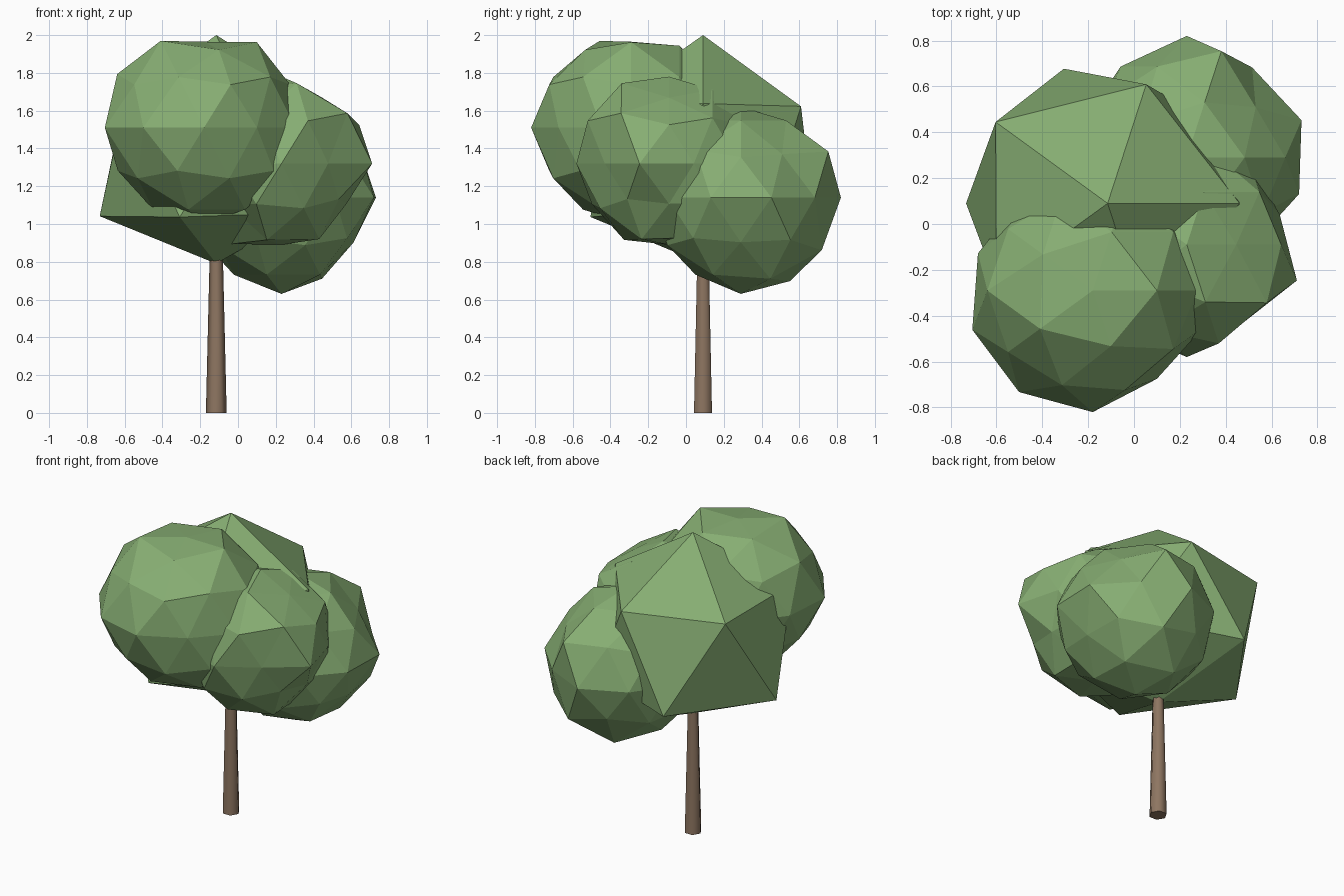
import bpy, bmesh, math
from mathutils import Vector


def material(name, rgb):
    m = bpy.data.materials.new(name)
    m.diffuse_color = (*rgb, 1)
    return m


LEAF = material("leaf_green", (0.24, 0.42, 0.17))
BARK = material("bark_brown", (0.27, 0.18, 0.12))


def finish(bm, name, mat):
    mesh = bpy.data.meshes.new(name)
    bm.to_mesh(mesh)
    bm.free()
    mesh.materials.append(mat)
    ob = bpy.data.objects.new(name, mesh)
    bpy.context.collection.objects.link(ob)
    return ob


def foliage(name, centre, radius, level, bumps):
    """Faceted icosphere; each bump (x, y, z, r) sets the radius of the corner nearest that direction."""
    bm = bmesh.new()
    bmesh.ops.create_icosphere(bm, subdivisions=level, radius=1)
    dirs = {v: v.co.normalized() for v in bm.verts}
    size = {v: radius for v in bm.verts}
    for x, y, z, r in bumps:
        d = Vector((x, y, z)).normalized()
        size[max(dirs, key=lambda v: dirs[v].dot(d))] = r
    for v in bm.verts:
        v.co = Vector(centre) + dirs[v] * size[v]
    finish(bm, name, LEAF)


# Trunk: tapered six-sided post, smooth round the sides
bm = bmesh.new()
bmesh.ops.create_cone(bm, cap_ends=True, segments=6, radius1=0.055, radius2=0.031, depth=1.0)
for v in bm.verts:
    a = math.pi / 2
    v.co = Vector((-v.co.y - 0.115, v.co.x + 0.09, v.co.z + 0.5))
for f in bm.faces:
    f.smooth = len(f.verts) == 4
finish(bm, "trunk", BARK)

# Main crown: coarse twenty-sided mass
foliage("main_crown", (-0.115, 0.09, 1.35), 0.65, 1, [
    (0, 0, 1, 0.65), (0, 0, -1, 0.56), (-.89, 0, -.45, 0.69), (-.28, -.85, -.45, 0.70),
    (-.28, .85, -.45, 0.69), (-.72, .53, .45, 0.675), (-.72, -.53, .45, 0.67),
    (.28, .85, .45, 0.61), (.89, 0, .45, 0.643), (.28, -.85, .45, 0.62)])

# Upper front clump
foliage("front_clump", (-0.18, -0.29, 1.51), 0.51, 2, [
    (0, -1, 0, .53), (-.59, -.81, 0, .547), (-.95, -.31, 0, .552), (-.95, .31, 0, .526),
    (.59, -.81, 0, .476), (0, 0, 1, .455), (.53, 0, .85, .532), (-.43, -.31, .85, .54),
    (.16, -.5, .85, .485), (-.85, 0, .53, .54)])

# Right hand clump
foliage("right_clump", (0.23, -0.09, 1.32), 0.46, 2, [
    (0, -1, 0, .49), (.95, -.31, 0, .505), (.59, -.81, 0, .42), (.95, .31, 0, .426),
    (.28, -.85, .45, .506), (.69, -.5, .53, .507), (.89, 0, .45, .46), (.16, -.5, .85, .5),
    (.53, 0, .85, .41), (.85, 0, -.53, .405), (.72, -.53, -.45, .42), (-.28, -.85, -.45, .48),
    (.26, -.81, -.53, .45), (.43, -.31, -.85, .47), (-.16, -.5, -.85, .475),
    (-.53, 0, -.85, .5), (-.69, -.5, -.53, .41), (0, 0, -1, .43)])

# Lower back clump
foliage("back_clump", (0.23, 0.29, 1.14), 0.48, 2, [
    (0, 0, -1, .51), (0, 1, 0, .53), (.95, .31, 0, .526), (.95, -.31, 0, .515),
    (.59, .81, 0, .485), (-.59, .81, 0, .49), (.28, .85, .45, .545), (.69, .5, .53, .437),
    (-.26, .81, .53, .49), (-.16, .5, -.85, .52), (.43, .31, -.85, .505),
    (.26, .81, -.53, .53), (.85, 0, -.53, .45), (.72, .53, -.45, .5)])
